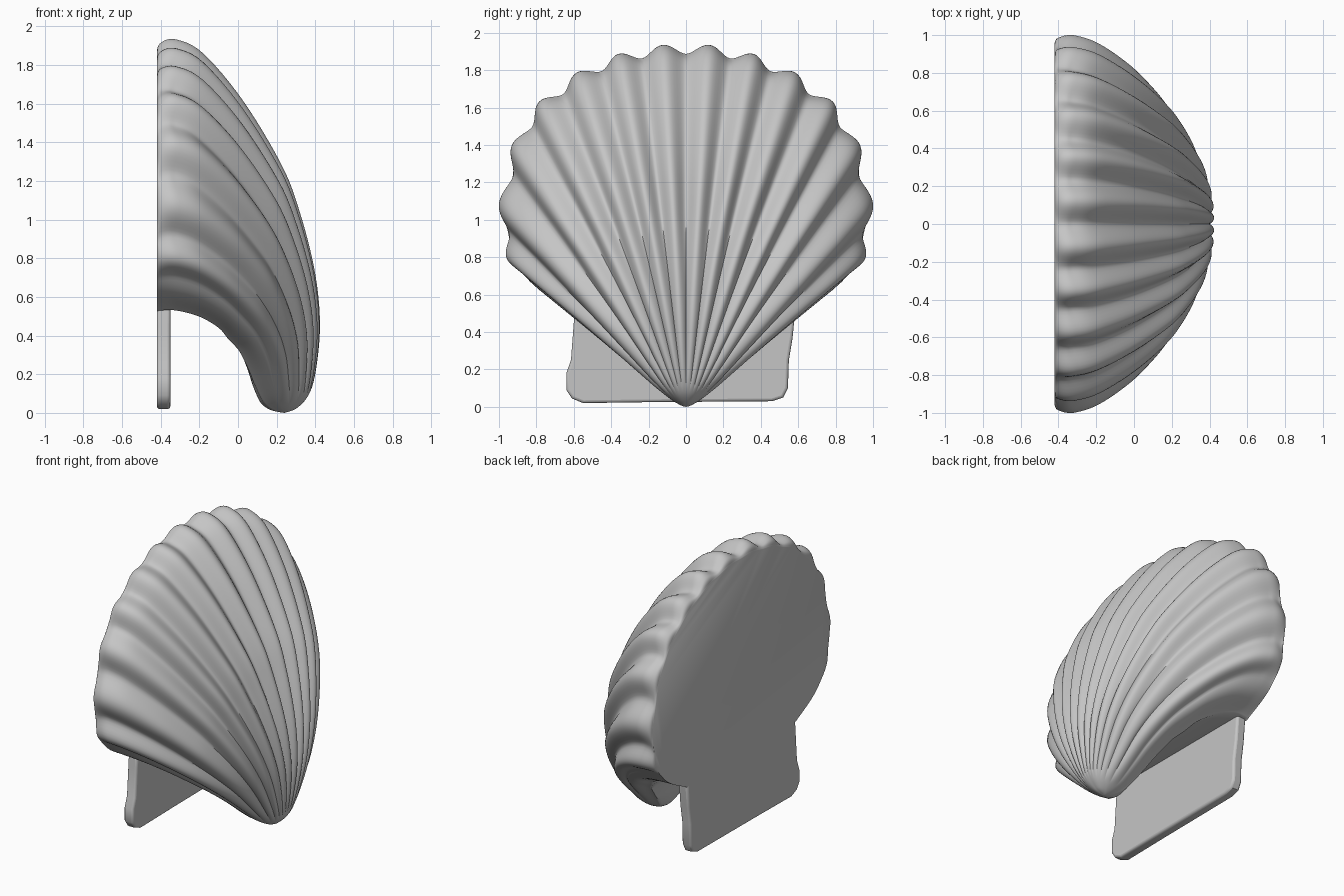
import bpy, bmesh, math
from mathutils import Vector

cube = bpy.data.objects.get("Cube")
if cube:
    bpy.data.objects.remove(cube, do_unlink=True)

stone = bpy.data.materials.new("warm_grey_stone")
stone.use_nodes = True
GREY = (0.56, 0.56, 0.56, 1)
stone.diffuse_color = GREY
stone.node_tree.nodes["Principled BSDF"].inputs["Base Color"].default_value = GREY

# Half outline of the rim (y, z), one point per groove, from top centre to lower edge
RIM = [Vector(p) for p in ((0, 1.91), (.24, 1.885), (.46, 1.815), (.67, 1.69), (.84, 1.51),
                           (.945, 1.24), (.965, .92), (.86, .69), (.6, .53))]
# Dome profiles (fraction of the way to the rim, x) along the top rib and the lower edge
TOP = [Vector(p) for p in ((0, .24), (.015, .31), (.06, .375), (.15, .405), (.26, .41), (.39, .375), (.54, .295),
                           (.67, .195), (.84, 0), (.965, -.2), (1, -.33), (.995, -.4), (.98, -.42))]
EDGE = [Vector(p) for p in ((0, .24), (.03, .19), (.1, .135), (.26, .09), (.4, .06), (.52, .03), (.62, 0),
                            (.72, -.05), (.83, -.1), (.94, -.2), (1, -.32), (1, -.4), (.99, -.42))]
RIBS = len(RIM) - 1
SPANS = len(TOP) - 1
PER_RIB, PER_SPAN, UNDER = 14, 6, 16


def clamp(v):
    return max(0, min(1, v))


def spline(pts, t, mirror=False):
    """Smooth curve through the points; mirror continues it across y = 0."""
    i = min(int(t), len(pts) - 2)
    u = t - i
    b, c = pts[i], pts[i + 1]
    if i:
        a = pts[i - 1]
    else:
        a = Vector((-pts[1].x, pts[1].y)) if mirror else b
    d = pts[min(i + 2, len(pts) - 1)]
    return b + ((c - a) + ((2 * a - 5 * b + 4 * c - d) + (3 * (b - c) + d - a) * u) * u) * u / 2


def base(s, t):
    """Smooth dome: s counts ribs from the centre, t runs from hinge to back."""
    a = min(abs(s), RIBS)
    rim = spline(RIM, a, True)
    w = (a / RIBS) ** 2.8
    f, x = spline(TOP, t).lerp(spline(EDGE, t), w)
    f = max(f, 0)
    # widen the hinge into a rounded knob
    wide = f + .2 * math.sqrt(f) * math.exp(-5 * f)
    return Vector((x, math.copysign(rim.x, s) * wide, rim.y * f))


def ribbed(s, t):
    """Dome pushed along its normal into ribs, sharp grooved midway and soft at the rim."""
    p = base(s, t)
    e = 0.02
    ds = base(min(s + e, RIBS), t) - base(max(s - e, -RIBS), t)
    dt = base(s, min(t + e, SPANS)) - base(s, max(t - e, 0))
    n = dt.cross(ds)
    if n.length < 1e-9:
        return p
    n.normalize()
    if n.dot(p - Vector((-.2, 0, .8))) < 0:
        n = -n
    back = clamp((t - SPANS + 2) / 2)
    n.x *= 1 - back
    reach = clamp((math.hypot(p.y, p.z) - .1) / 1.1)
    fade = reach ** .8 * clamp((RIBS - abs(s)) / 1.8) * (1 - .75 * back)
    wave = abs(math.sin(math.pi * s))
    soft = clamp((reach - .35) / .5)
    wave = (1 - soft) * wave ** .8 + soft * wave ** 1.7 - .5
    return p + n * (.062 * wave * fade)


def finish(name, bm, angle):
    bmesh.ops.recalc_face_normals(bm, faces=bm.faces)
    mesh = bpy.data.meshes.new(name)
    bm.to_mesh(mesh)
    bm.free()
    mesh.materials.append(stone)
    ob = bpy.data.objects.new(name, mesh)
    bpy.context.collection.objects.link(ob)
    bpy.ops.object.select_all(action='DESELECT')
    ob.select_set(True)
    bpy.context.view_layer.objects.active = ob
    bpy.ops.object.shade_smooth_by_angle(angle=math.radians(angle))
    return ob


# Scallop shell: closed rings from the hinge to the flat back
bm = bmesh.new()
hinge = bm.verts.new(base(0, 0))
rings = []
for j in range(1, SPANS * PER_SPAN + 1):
    t = j / PER_SPAN
    pts = [ribbed(i / PER_RIB, t) for i in range(-RIBS * PER_RIB, RIBS * PER_RIB + 1)]
    left, right = pts[-1], pts[0]
    for k in range(1, UNDER):
        q = k / UNDER
        p = left.lerp(right, q)
        # rounded underside of the hinge knob
        p.x -= .03 * math.sin(math.pi * q) * clamp(1 - t / 5) * clamp(t)
        pts.append(p)
    rings.append([bm.verts.new(p) for p in pts])
count = len(rings[0])
for i in range(count):
    k = (i + 1) % count
    bm.faces.new((hinge, rings[0][i], rings[0][k]))
    for a, b in zip(rings, rings[1:]):
        bm.faces.new((a[i], b[i], b[k], a[k]))
bm.faces.new(rings[-1])
finish("scallop_shell", bm, 60)

# Flat mounting plate below the shell
bm = bmesh.new()
outline = ((-.59, .58), (-.6, .45), (-.615, .25), (-.64, .18), (-.64, .09), (-.61, .045), (-.55, .02),
           (-.2, .025), (.46, .03), (.52, .05), (.545, .1), (.55, .25), (.57, .37), (.59, .58))
sides = [[bm.verts.new((x, y, z)) for y, z in outline] for x in (-.42, -.35)]
for side in sides:
    bm.faces.new(side)
for i in range(len(outline)):
    bm.faces.new((sides[0][i - 1], sides[0][i], sides[1][i], sides[1][i - 1]))
plate = finish("mounting_plate", bm, 40)
bevel = plate.modifiers.new("soft_edges", 'BEVEL')
bevel.width = .015
bevel.segments = 3
bevel.limit_method = 'ANGLE'
bevel.angle_limit = math.radians(50)
